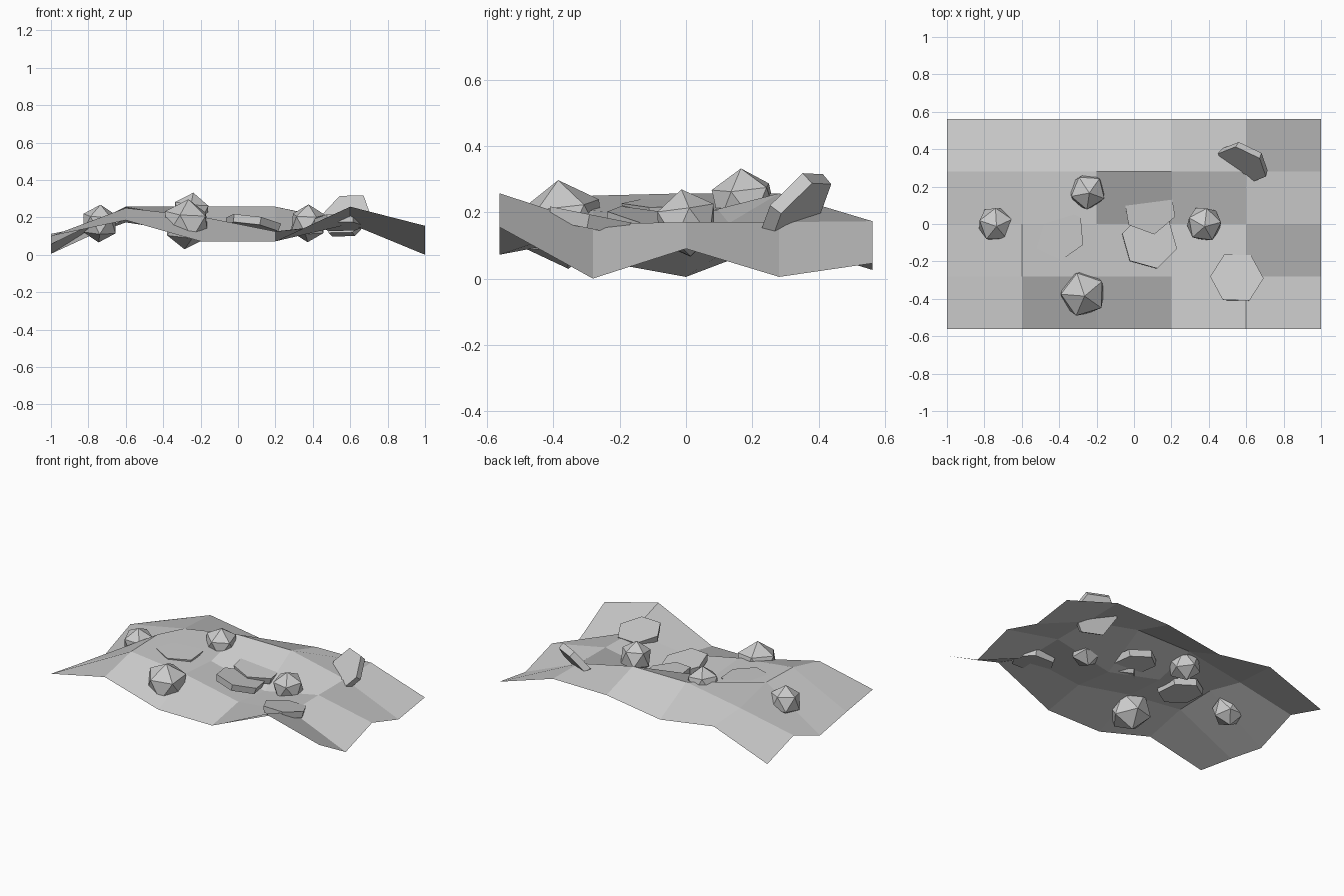
import bpy, bmesh, math
from mathutils import Vector, Matrix

if "Cube" in bpy.data.objects:
    bpy.data.objects.remove(bpy.data.objects["Cube"])


def add_object(name, bm):
    mesh = bpy.data.meshes.new(name)
    bm.to_mesh(mesh)
    bm.free()
    ob = bpy.data.objects.new(name, mesh)
    bpy.context.collection.objects.link(ob)
    return ob


# Ground sheet: heights per row from front to back, 6 columns left to right
HEIGHTS = [
    [0.10, 0.185, 0.072, 0.072, 0.257, 0.155],
    [0.056, 0.25, 0.205, 0.125, 0.165, 0.0],
    [0.005, 0.257, 0.185, 0.09, 0.17, 0.09],
    [0.112, 0.19, 0.257, 0.257, 0.17, 0.005],
    [0.026, 0.173, 0.112, 0.17, 0.173, 0.046],
]
bm = bmesh.new()
rows = [[bm.verts.new((-1 + 0.4 * i, -0.562 + 0.281 * j, z)) for i, z in enumerate(row)]
        for j, row in enumerate(HEIGHTS)]
for j in range(4):
    for i in range(5):
        bm.faces.new((rows[j][i], rows[j][i + 1], rows[j + 1][i + 1], rows[j + 1][i]))
add_object("ground_sheet", bm)


# Round rocks: low-poly icosahedra half sunk in the ground
def boulder(n, loc, r, turn):
    bm = bmesh.new()
    bmesh.ops.create_icosphere(bm, subdivisions=1, radius=r,
                               matrix=Matrix.Translation(loc) @ Matrix.Rotation(math.radians(turn), 4, 'Z')
                               @ Matrix.Rotation(math.radians(8), 4, 'X'))
    add_object(f"boulder_{n}", bm)


for n, (loc, r, turn) in enumerate([
    ((-0.74, 0.0, 0.167), 0.102, 20),
    ((-0.25, 0.175, 0.228), 0.105, 50),
    ((0.375, 0.0, 0.168), 0.102, 10),
    ((-0.275, -0.37, 0.163), 0.135, 35),
], 1):
    boulder(n, loc, r, turn)


# Flat rocks: six-sided slabs tilted along a normal
def slab(n, loc, r, normal, turn, depth=0.042):
    tilt = Vector((0, 0, 1)).rotation_difference(Vector(normal)).to_matrix().to_4x4()
    bm = bmesh.new()
    bmesh.ops.create_cone(bm, cap_ends=True, segments=6, radius1=r * 0.95, radius2=r, depth=depth,
                          matrix=Matrix.Translation(loc) @ tilt
                          @ Matrix.Rotation(math.radians(turn), 4, 'Z'))
    add_object(f"slab_{n}", bm)


for n, args in enumerate([
    ((0.08, -0.095, 0.162), 0.153, (0.16, 0.18, 1), 15),
    ((0.08, 0.09, 0.165), 0.148, (0.16, 0.0, 1), 10),
    ((-0.405, -0.05, 0.207), 0.145, (0.1, 0.0, 1), 5),
    ((0.55, -0.29, 0.172), 0.143, (0.0, 0.2, 1), 28),
    ((0.585, 0.33, 0.205), 0.142, (-0.36, -0.72, 0.6), 5),
], 1):
    slab(n, *args)
